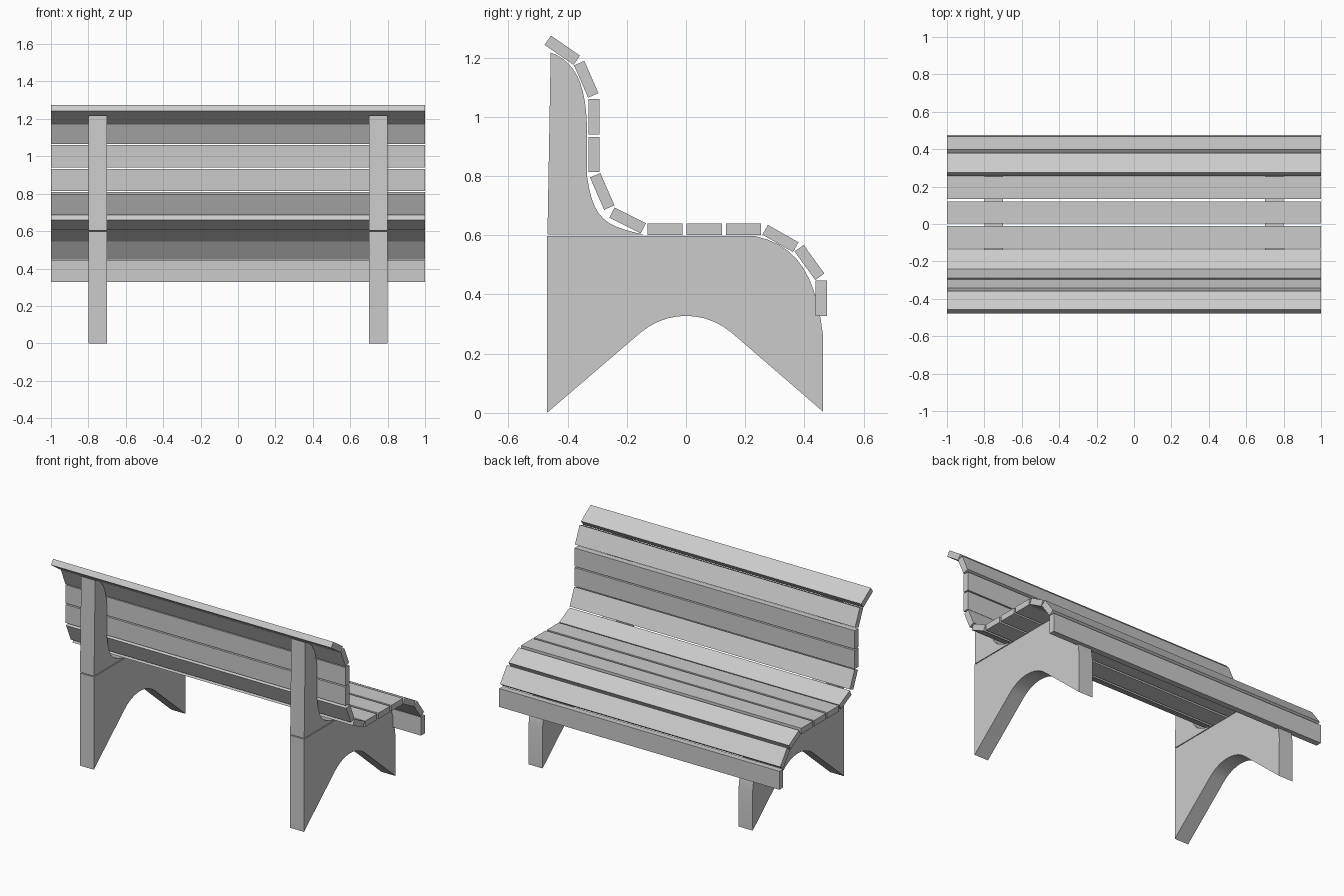
import bpy, bmesh, math
from mathutils import Matrix

cube = bpy.data.objects.get("Cube")
if cube:
    bpy.data.objects.remove(cube, do_unlink=True)

grey = bpy.data.materials.new("plain grey")
grey.use_nodes = True
COLOUR = (0.6, 0.6, 0.6, 1)
grey.diffuse_color = COLOUR
grey.node_tree.nodes["Principled BSDF"].inputs["Base Color"].default_value = COLOUR


def add_object(name, bm):
    bmesh.ops.recalc_face_normals(bm, faces=bm.faces)
    mesh = bpy.data.meshes.new(name)
    bm.to_mesh(mesh)
    bm.free()
    mesh.materials.append(grey)
    obj = bpy.data.objects.new(name, mesh)
    bpy.context.collection.objects.link(obj)
    return obj


def smooth(start, control_a, control_b, end, steps=10):
    """Points on a cubic curve in the side plane."""
    points = []
    for i in range(steps + 1):
        t = i / steps
        u = 1 - t
        points.append(tuple(u**3 * a + 3*u*u*t * b + 3*u*t*t * c + t**3 * d
                            for a, b, c, d in zip(start, control_a, control_b, end)))
    return points


def panel(name, outline, x_min, x_max):
    """Side outline (y, z) extruded across x."""
    bm = bmesh.new()
    face = bm.faces.new([bm.verts.new((x_min, y, z)) for y, z in outline])
    new = bmesh.ops.extrude_face_region(bm, geom=[face])["geom"]
    moved = [v for v in new if isinstance(v, bmesh.types.BMVert)]
    bmesh.ops.translate(bm, verts=moved, vec=(x_max - x_min, 0, 0))
    obj = add_object(name, bm)
    bpy.ops.object.select_all(action='DESELECT')
    obj.select_set(True)
    bpy.context.view_layer.objects.active = obj
    bpy.ops.object.shade_smooth_by_angle(angle=math.radians(25))


# Arched leg panel with a rounded seat edge
leg_outline = [(-0.47, 0)]
leg_outline += smooth((-0.155, 0.27), (-0.065, 0.347), (0.065, 0.347), (0.155, 0.27))
leg_outline += [(0.462, 0.005)]
leg_outline += smooth((0.463, 0.26), (0.44, 0.46), (0.38, 0.565), (0.235, 0.597))
leg_outline += [(-0.47, 0.597)]

# Back support that follows the curve of the backrest
back_outline = [(-0.468, 0.602)]
back_outline += smooth((-0.14, 0.602), (-0.27, 0.63), (-0.315, 0.65), (-0.335, 0.805))
back_outline += smooth((-0.335, 0.98), (-0.34, 1.12), (-0.38, 1.19), (-0.457, 1.217))

for side, x in (("right", -0.8), ("left", 0.7)):
    panel(side + "_leg", leg_outline, x, x + 0.1)
    panel(side + "_back_support", back_outline, x, x + 0.1)

# Slats from the top of the back to the front of the seat: y, z, tilt
slats = [
    (-0.418, 1.225, 34.6), (-0.337, 1.127, 66.4), (-0.311, 1.0, 90),
    (-0.311, 0.873, 90), (-0.283, 0.748, 66.4), (-0.197, 0.65, 26.5),
    (-0.071, 0.62, 0), (0.062, 0.62, 0), (0.194, 0.62, 0),
    (0.319, 0.589, 29.5), (0.417, 0.508, 54), (0.457, 0.387, 90),
]
for i, (y, z, tilt) in enumerate(slats):
    bm = bmesh.new()
    place = (Matrix.Translation((0, y, z))
             @ Matrix.Rotation(math.radians(-tilt), 4, 'X')
             @ Matrix.Diagonal((2, 0.119, 0.038, 1)))
    bmesh.ops.create_cube(bm, size=1, matrix=place)
    part = "back" if i < 6 else "seat"
    add_object(f"{part}_slat_{i % 6 + 1}", bm)
